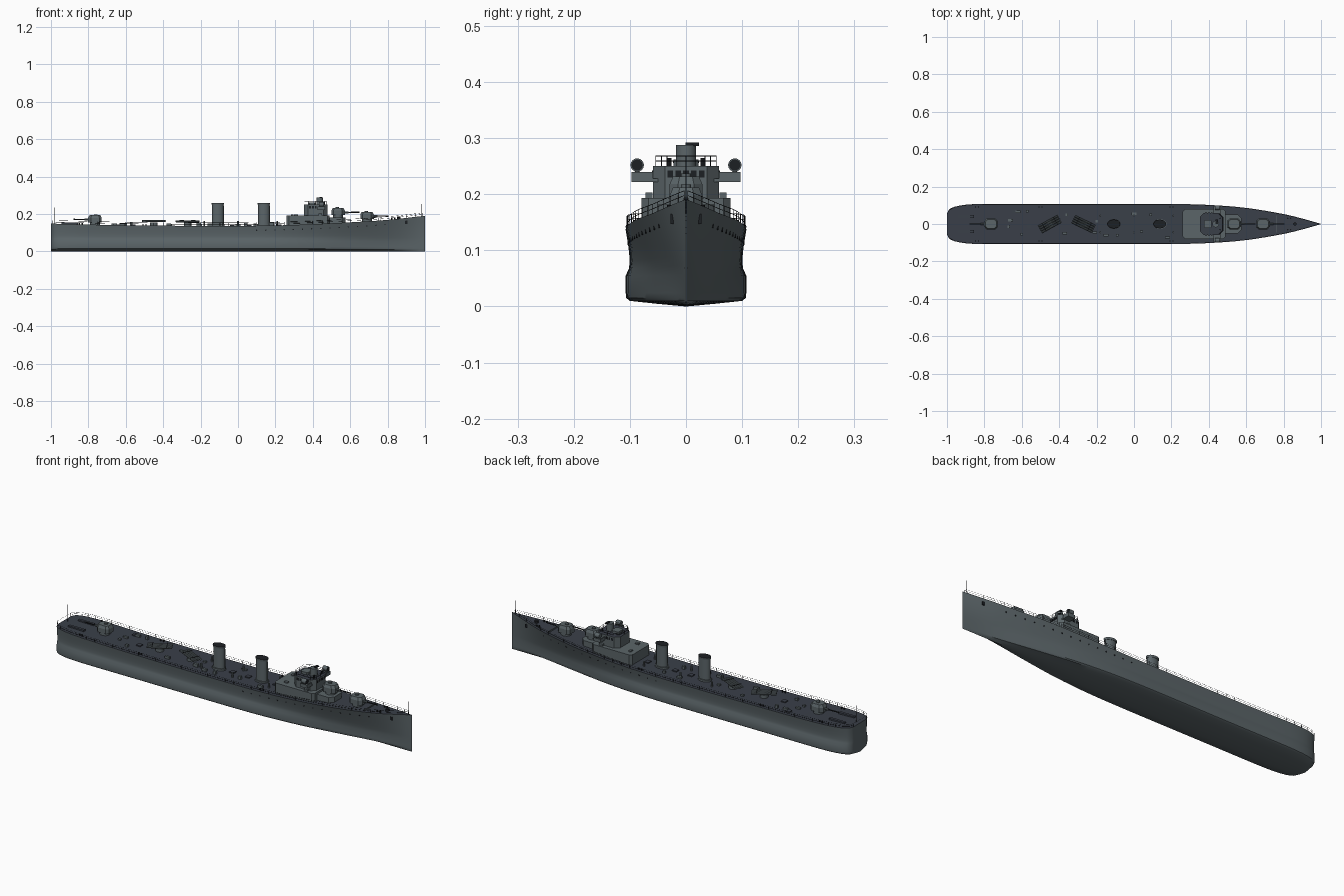
import bpy, bmesh, math
from mathutils import Vector, Matrix

if "Cube" in bpy.data.objects:
    bpy.data.objects.remove(bpy.data.objects["Cube"])


def material(name, rgb):
    m = bpy.data.materials.new(name)
    m.use_nodes = True
    m.diffuse_color = (*rgb, 1)
    m.node_tree.nodes["Principled BSDF"].inputs["Base Color"].default_value = (*rgb, 1)
    return m


GREY = material("hull grey", (0.105, 0.13, 0.14))
DECK = material("deck dark grey", (0.042, 0.05, 0.066))
DARK = material("fittings near black", (0.012, 0.014, 0.017))
made = []


def finish(name, bm, *mats):
    bmesh.ops.recalc_face_normals(bm, faces=bm.faces)
    me = bpy.data.meshes.new(name)
    bm.to_mesh(me)
    bm.free()
    for m in mats:
        me.materials.append(m)
    ob = bpy.data.objects.new(name, me)
    bpy.context.collection.objects.link(ob)
    made.append(ob)
    return ob


def prism(name, plan, z0, z1, mat, top_scale=1.0, top_mat=None):
    """Extrude a plan outline upwards, tapering about its centre."""
    bm = bmesh.new()
    cx = sum(p[0] for p in plan) / len(plan)
    lo = [bm.verts.new((x, y, z0)) for x, y in plan]
    hi = [bm.verts.new((cx + (x - cx) * top_scale, y * top_scale, z1)) for x, y in plan]
    n = len(plan)
    for i in range(n):
        j = (i + 1) % n
        bm.faces.new((lo[i], lo[j], hi[j], hi[i]))
    bm.faces.new(lo)
    bm.faces.new(hi).material_index = 1 if top_mat else 0
    return finish(name, bm, mat, *([top_mat] if top_mat else []))


def boxes(name, items, mat):
    """items: (x, y, z, size x, size y, size z), z is the base."""
    bm = bmesh.new()
    for x, y, z, sx, sy, sz in items:
        bmesh.ops.create_cube(bm, size=1, matrix=Matrix.Translation((x, y, z + sz / 2)) @ Matrix.Diagonal((sx, sy, sz, 1)))
    return finish(name, bm, mat)


def tubes(name, lines, r, mat, sides=6):
    """One mesh of straight round bars between point pairs."""
    bm = bmesh.new()
    for a, b in lines:
        a, b = Vector(a), Vector(b)
        rot = (b - a).to_track_quat('Z', 'Y').to_matrix().to_4x4()
        bmesh.ops.create_cone(bm, cap_ends=True, segments=sides, radius1=r, radius2=r, depth=(b - a).length,
                              matrix=Matrix.Translation((a + b) / 2) @ rot)
    return finish(name, bm, mat)


def ellipse(cx, rx, ry, n=24):
    return [(cx + rx * math.cos(math.tau * i / n), ry * math.sin(math.tau * i / n)) for i in range(n)]


def octagon(x0, x1, w, c):
    return [(x0 + c, -w), (x1 - c, -w), (x1, -w + c), (x1, w - c), (x1 - c, w), (x0 + c, w), (x0, w - c), (x0, -w + c)]


def curve(pts, x):
    """Smooth interpolation through a few points."""
    def slope(i):
        a, b = pts[max(i - 1, 0)], pts[min(i + 1, len(pts) - 1)]
        return (b[1] - a[1]) / (b[0] - a[0])
    for i in range(len(pts) - 1):
        (x0, y0), (x1, y1) = pts[i], pts[i + 1]
        if x <= x1 or i == len(pts) - 2:
            h = x1 - x0
            t = (x - x0) / h
            return (y0 * (2*t**3 - 3*t*t + 1) + h * slope(i) * (t**3 - 2*t*t + t)
                    + y1 * (3*t*t - 2*t**3) + h * slope(i + 1) * (t**3 - t*t))


STERN = [(-1, .055), (-.99, .076), (-.96, .092), (-.9, .103), (-.82, .107), (-.5, .107)]
BEAM = STERN + [(.2, .107), (.4, .102), (.6, .086), (.8, .053), (.9, .029), (1, .0005)]
LOWER = STERN + [(0, .107), (.2, .102), (.4, .085), (.6, .055), (.8, .021), (.9, .008), (1, .0005)]
SHEER = [(-1, .149), (-.6, .14), (0, .137), (.3, .142), (.6, .156), (.8, .169), (1, .191)]


def beam(x): return curve(BEAM, x)
def sheer(x): return curve(SHEER, x)


def side(x, z):
    """Half width of the hull above its bulge."""
    wb, zd = curve(LOWER, x), sheer(x)
    s = (z - .055) / (zd - .055)
    return wb + (beam(x) - wb) * s - .007 * wb / .107 * math.sin(math.pi * min(1, s ** .6))


def section(x):
    wb, zd = curve(LOWER, x), sheer(x)
    pts = [(0, 0), (.5 * wb, .005), (.93 * wb, .01), (.99 * wb, .015), (wb, .024), (wb, .055)]
    pts += [(side(x, .055 + (zd - .055) * s), .055 + (zd - .055) * s) for s in (.15, .3, .5, .75, 1)]
    return pts + [(0, zd)]


# Hull lofted from stations, deck faces coloured separately
stations = [-1, -.997, -.99, -.98, -.96, -.93, -.9, -.86] + [-.82 + .04 * i for i in range(45)] + [.97, 1]
bm = bmesh.new()
for sgn in (1, -1):
    rows = [[bm.verts.new((x, sgn * y, z)) for y, z in section(x)] for x in stations]
    for a, b in zip(rows, rows[1:]):
        for k in range(len(a) - 1):
            bm.faces.new((a[k], a[k + 1], b[k + 1], b[k])).material_index = int(k == len(a) - 2)
    bm.faces.new(rows[0])
bmesh.ops.remove_doubles(bm, verts=bm.verts, dist=.0001)
finish("hull", bm, GREY, DECK)

# Portholes and anchors on both sides
ports, anchors = [], []
for s in (1, -1):
    for i in range(15):
        x = .1 + .049 * i
        z = sheer(x) - .024
        y = side(x, z)
        ports.append(((x, s * (y - .004), z), (x, s * (y + .001), z)))
    y = side(.9, .155)
    anchors.append((.9, s * y, .147, .012, .006, .018))
tubes("portholes", ports, .0038, DARK, 10)
boxes("anchors", anchors, DARK)

# Deck railing with two wires
H = .017
path = [(x, beam(x) - .002) for x in [-1, -.99, -.96, -.93, -.89] + [-.85 + .05 * i for i in range(37)] if x < .98] + [(.985, .003)]
lines = []
for s in (1, -1):
    pts = [Vector((x, s * y, sheer(x))) for x, y in path]
    lines += [(p, p + Vector((0, 0, H))) for p in pts]
    for h in (H * .5, H):
        up = Vector((0, 0, h))
        lines += [(a + up, b + up) for a, b in zip(pts, pts[1:])]
lines.append(((-1, -.053, .149 + H), (-1, .053, .149 + H)))
tubes("deck_railing", lines, .0006, DARK, 4)
tubes("flagstaffs", [((-.98, 0, .145), (-.98, 0, .235)), ((.98, 0, .185), (.98, 0, .255))], .0013, DARK)

# Funnels with dark flared caps
for n, x in (("aft", -.108), ("forward", .138)):
    prism(n + "_funnel_base", ellipse(x, .036, .026), .134, .146, GREY)
    prism(n + "_funnel", ellipse(x, .03, .02), .134, .25, GREY)
    prism(n + "_funnel_cap", ellipse(x, .032, .022), .25, .26, GREY, 1.06, DARK)
    tubes(n + "_funnel_pipe", [((x + .032, 0, .14), (x + .032, 0, .245))], .0025, GREY)

# Deckhouse, bridge and wings
prism("deckhouse", octagon(.26, .49, .079, .012), .13, .193, GREY)
prism("gun_platform_house", octagon(.47, .575, .05, .02), .14, .182, GREY)
prism("bridge", octagon(.352, .478, .059, .022), .19, .25, GREY, 1, DECK)
boxes("bridge_wings", [(.445, 0, .222, .04, .194, .006)], GREY)
boxes("wing_screens", [(.445 + a, s * .078, .226, .003, .038, .014) for a in (-.0185, .0185) for s in (1, -1)]
      + [(.445, s * .0955, .226, .04, .003, .014) for s in (1, -1)], GREY)
boxes("bridge_windows", [(.478, i * .014, .23, .003, .01, .012) for i in (-2, -1, 0, 1, 2)]
      + [(.40 + i * .016, s * .059, .23, .01, .003, .012) for i in (-1, 0, 1) for s in (1, -1)], DARK)
prism("chart_house", octagon(.375, .415, .022, .006), .25, .262, GREY)
prism("director_tower", ellipse(.437, .018, .018, 16), .25, .288, GREY)
boxes("rangefinder", [(.443, .011, .286, .012, .024, .006)], DARK)
tubes("searchlights", [((.432, s * .087, .252), (.458, s * .087, .252)) for s in (1, -1)], .012, GREY, 16)
tubes("searchlight_glass", [((.457, s * .087, .252), (.46, s * .087, .252)) for s in (1, -1)], .01, DARK, 16)
tubes("searchlight_posts", [((.445, s * .087, .226), (.445, s * .087, .243)) for s in (1, -1)], .004, GREY, 8)
ring = [Vector((x, y, .25)) for x, y in octagon(.356, .474, .054, .02)]
mids = [(a + b) / 2 for a, b in zip(ring, ring[1:] + ring[:1])]
loop = [p for pair in zip(ring, mids) for p in pair]
lines = [(p, p + Vector((0, 0, .018))) for p in loop]
for h in (.009, .018):
    up = Vector((0, 0, h))
    lines += [(a + up, b + up) for a, b in zip(loop, loop[1:] + loop[:1])]
tubes("bridge_railing", lines, .0008, DARK, 4)
tubes("lookout_posts", [((.46, s * .03, .25), (.46, s * .03, .265)) for s in (1, -1)], .004, DARK, 8)
boxes("deckhouse_lockers", [(.29, .04, .193, .012, .02, .006), (.31, -.045, .193, .02, .014, .006),
                            (.44, .066, .193, .02, .012, .01), (.44, -.066, .193, .02, .012, .01)], GREY)

# Gun mounts: pedestal, sloped shield, roof hatch and barrel
for n, x, z, d in (("bow_gun", .69, .162, 1), ("upper_gun", .535, .182, 1), ("stern_gun", -.765, .144, -1)):
    prism(n + "_pedestal", ellipse(x, .026, .026, 16), z - .01, z + .012, GREY)
    plan = [(x + d * a, b) for a, b in ((-.036, -.018), (-.024, -.029), (.022, -.029), (.036, -.014),
                                        (.036, .014), (.022, .029), (-.024, .029), (-.036, .018))]
    prism(n + "_shield_lower", plan, z + .012, z + .036, GREY)
    prism(n + "_shield_roof", plan, z + .036, z + .05, GREY, .8)
    prism(n + "_hatch", ellipse(x - d * .005, .009, .009, 12), z + .05, z + .055, GREY)
    tubes(n + "_sleeve", [((x + d * .03, 0, z + .027), (x + d * .055, 0, z + .027))], .006, GREY, 10)
    tubes(n + "_barrel", [((x + d * .05, 0, z + .027), (x + d * .115, 0, z + .028))], .0032, DARK, 8)

# Torpedo mounts turned off the centre line
for n, x, ang in (("aft", -.45, .5), ("forward", -.27, -.45)):
    z = sheer(x)
    along, across = Vector((math.cos(ang), math.sin(ang), 0)), Vector((-math.sin(ang), math.cos(ang), 0))
    c = Vector((x, 0, z + .024))
    prism(n + "_torpedo_base", ellipse(x, .02, .02, 16), z - .003, z + .017, GREY)
    tubes(n + "_torpedo_tubes", [(c + across * k * .012 - along * .06, c + across * k * .012 + along * .06)
                                 for k in (-1.5, -.5, .5, 1.5)], .0055, GREY, 10)
    tubes(n + "_torpedo_straps", [(c + along * t - across * .025 + Vector((0, 0, .005)), c + along * t + across * .025 + Vector((0, 0, .005)))
                                  for t in (-.035, .035)], .0022, DARK)

# Small deck fittings: lockers, hatches, vents, bollards, winch
spots = [(-.67, -.015), (-.62, .065), (-.57, .068), (-.66, .02), (-.6, -.055), (-.21, -.045), (-.2, .015),
         (-.15, -.06), (-.09, -.06), (0, .055), (.09, .05), (.18, -.072), (-.36, .05), (-.37, -.05), (.04, -.04)]
boxes("deck_lockers", [(x, y, sheer(x) - .003, .026 if i % 2 else .014, .012, .011 + .004 * (i % 3)) for i, (x, y) in enumerate(spots)], GREY)
boxes("deck_hatches", [(x, y, sheer(x) - .003, .024, .024, .008) for x, y in ((-.64, .07), (-.03, 0), (.06, 0), (.22, 0), (-.56, -.01))], DECK)
boxes("depth_charge_racks", [(-.9, s * .04, .142, .09, .014, .012) for s in (1, -1)], DECK)
tubes("vents", [((x, s * .045, .135), (x, s * .045, .162)) for x in (-.18, .0, .21) for s in (1, -1)], .005, GREY, 10)
tubes("bollards", [((x + d, s * (beam(x) - .016), sheer(x) - .003), (x + d, s * (beam(x) - .016), sheer(x) + .009))
                   for x in (-.84, -.5, .2, .83) for d in (-.008, .008) for s in (1, -1)], .0035, DARK, 8)
prism("capstan", ellipse(.86, .009, .009, 12), .17, .186, DARK)
boxes("breakwater", [(.76, 0, .16, .004, .09, .012)], GREY)

# Smooth round parts, keep hard edges
bpy.ops.object.select_all(action='DESELECT')
for ob in made:
    ob.select_set(True)
bpy.context.view_layer.objects.active = made[0]
bpy.ops.object.shade_smooth_by_angle(angle=math.radians(35))
